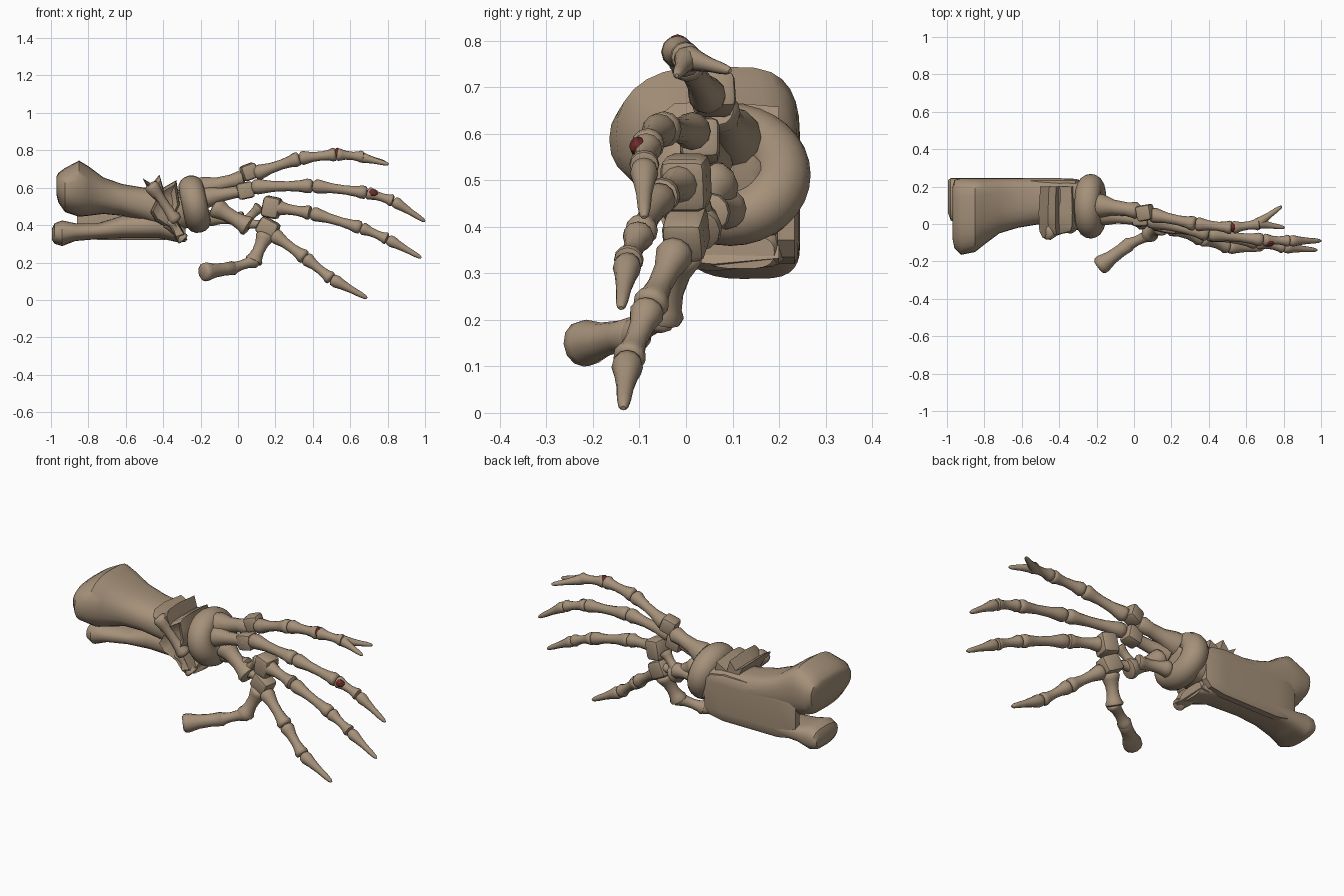
import bpy, bmesh, math
from mathutils import Vector, Matrix, Euler

if "Cube" in bpy.data.objects:
    bpy.data.objects.remove(bpy.data.objects["Cube"])


def material(name, rgb):
    m = bpy.data.materials.new(name)
    m.diffuse_color = (*rgb, 1)
    m.use_nodes = True
    m.node_tree.nodes["Principled BSDF"].inputs["Base Color"].default_value = m.diffuse_color
    return m


BONE = material("aged bone", (0.38, 0.285, 0.195))
RED = material("dark red", (0.17, 0.025, 0.025))


def finish(name, bm, mat=BONE, angle=40):
    bmesh.ops.recalc_face_normals(bm, faces=bm.faces)
    me = bpy.data.meshes.new(name)
    bm.to_mesh(me)
    bm.free()
    ob = bpy.data.objects.new(name, me)
    bpy.context.collection.objects.link(ob)
    me.materials.append(mat)
    bpy.ops.object.select_all(action='DESELECT')
    ob.select_set(True)
    bpy.context.view_layer.objects.active = ob
    bpy.ops.object.shade_smooth_by_angle(angle=math.radians(angle))
    return ob


def skin(bm, rings):
    """Join rings of points into a closed tube."""
    vs = [[bm.verts.new(p) for p in r] for r in rings]
    n = len(vs[0])
    for a, b in zip(vs, vs[1:]):
        for i in range(n):
            bm.faces.new((a[i], a[(i + 1) % n], b[(i + 1) % n], b[i]))
    bm.faces.new(vs[0])
    bm.faces.new(vs[-1])


# (position along bone, relative radius)
SHAFT = [(0, .6), (.03, .9), (.1, 1), (.2, .88), (.35, .7), (.6, .64), (.8, .76),
         (.9, .95), (.97, .9), (1, .6)]
TIP = [(0, .6), (.04, .9), (.14, 1), (.3, .78), (.55, .56), (.8, .46), (.94, .34), (1, .15)]
FLARE = [(0, .75), (.04, 1), (.15, .95), (.4, .65), (.7, .58), (.92, .7), (1, .5)]
STUMP = [(0, .5), (.06, .75), (.3, .68), (.6, .75), (.85, 1), (.95, .98), (1, .75)]


def bone(name, a, b, r, profile=SHAFT, n=12):
    a, b = Vector(a), Vector(b)
    q = (b - a).to_track_quat('Z', 'Y')
    bm = bmesh.new()
    skin(bm, [[a.lerp(b, t) + q @ Vector((math.cos(k * math.tau / n) * r * s,
                                          math.sin(k * math.tau / n) * r * s, 0))
               for k in range(n)] for t, s in profile])
    return finish(name, bm, angle=55)


def block(name, loc, size, rot=(0, 0, 0)):
    """Chunky wrist bone: a bevelled box."""
    bm = bmesh.new()
    bmesh.ops.create_cube(bm, size=1)
    bmesh.ops.bevel(bm, geom=bm.edges[:], offset=.2, segments=2, profile=.5, affect='EDGES')
    M = (Matrix.Translation(loc) @ Euler([math.radians(d) for d in rot]).to_matrix().to_4x4()
         @ Matrix.Diagonal((*size, 1)))
    bm.transform(M)
    return finish(name, bm, angle=35)


def forearm(name, stations, n=28):
    """Loft along x; rounded at the front and squared off at the back."""
    rings = []
    for x, y0, y1, z0, z1 in stations:
        ring = []
        for k in range(n):
            c, s = math.cos(k * math.tau / n), math.sin(k * math.tau / n)
            e = .45 if c > 0 else .85
            ring.append((x, (y0 + y1) / 2 + (y1 - y0) / 2 * math.copysign(abs(c) ** e, c),
                         (z0 + z1) / 2 + (z1 - z0) / 2 * math.copysign(abs(s) ** .85, s)))
        rings.append(ring)
    bm = bmesh.new()
    skin(bm, rings)
    return finish(name, bm)


# Forearm: two bones joined by a flat back, with a slit between them
forearm("upper_forearm_bone", [
    (-.97, -.08, .20, .56, .66), (-.96, -.13, .235, .52, .68), (-.925, -.165, .245, .47, .705),
    (-.85, -.15, .245, .445, .745), (-.80, -.11, .245, .45, .715), (-.72, -.05, .245, .46, .655),
    (-.62, -.02, .245, .45, .62), (-.50, 0, .245, .42, .60), (-.36, .0, .24, .36, .60),
    (-.25, .03, .23, .39, .57)])
forearm("lower_forearm_bone", [
    (-.995, .06, .235, .32, .38), (-.98, .02, .245, .30, .41), (-.94, 0, .245, .288, .425),
    (-.87, .02, .245, .315, .41), (-.75, .05, .245, .325, .41), (-.62, .05, .245, .33, .45),
    (-.42, .03, .245, .33, .48), (-.33, .01, .22, .31, .43), (-.28, .03, .19, .31, .38)])
block("forearm_back_panel", (-.57, .215, .45), (.58, .06, .26))

# Spiky plate in front of the wrist end of the forearm
outline = [(-.51, .65), (-.46, .62), (-.42, .67), (-.40, .60), (-.33, .64), (-.32, .58),
           (-.31, .51), (-.34, .45), (-.31, .40), (-.27, .32), (-.32, .305), (-.36, .37),
           (-.44, .42), (-.47, .47), (-.44, .53), (-.48, .59)]
cx, cz = -.385, .5
bm = bmesh.new()
skin(bm, [[(cx + (x - cx) * f, y - .25 * (cx - x) * g, cz + (z - cz) * f) for x, z in outline]
          for y, f, g in [(.2, .93, 0), (.06, 1, 0), (-.02, .97, .6), (-.05, .82, .8), (-.03, .5, .6)]])
finish("wrist_plate", bm, angle=35)
bone("wrist_plate_ridge", (-.47, -.05, .62), (-.33, -.01, .42), .04)
bone("wrist_plate_lower_spur", (-.38, -.01, .42), (-.29, .0, .32), .035)

# Thick ring of the wrist joint with a filled centre
R, r = .105, .068
bm = bmesh.new()
M = Matrix.Translation((-.232, .095, .512)) @ Euler((0, math.radians(-12), 0)).to_matrix().to_4x4()
rows = []
for i in range(32):
    a = i * math.tau / 32
    rows.append([bm.verts.new(M @ Vector((r * math.sin(b),
                                          (R + r * math.cos(b)) * math.cos(a),
                                          (R + r * math.cos(b)) * math.sin(a) * .9)))
                 for b in [k * math.tau / 16 for k in range(16)]])
for i in range(32):
    p, q = rows[i], rows[(i + 1) % 32]
    for k in range(16):
        bm.faces.new((p[k], p[(k + 1) % 16], q[(k + 1) % 16], q[k]))
finish("wrist_ring", bm)
bone("wrist_ring_core", (-.28, .095, .52), (-.18, .095, .50), .08)

# Wrist bones
bone("carpal_top", (-.20, .10, .59), (.03, .07, .65), .064, FLARE)
bone("carpal_upper", (-.18, .05, .545), (.06, .02, .59), .055, FLARE)
bone("carpal_middle", (-.13, .06, .50), (.06, .02, .39), .058)
bone("carpal_low", (-.16, .09, .44), (.03, .05, .43), .045)
bone("carpal_cross", (.02, .04, .40), (.12, .02, .50), .035)
bone("carpal_lower_link", (.03, .03, .41), (.15, .01, .40), .035)
block("carpal_block_top", (.06, .06, .685), (.085, .085, .085), (0, -20, 10))
block("carpal_block_upper", (.04, .03, .585), (.09, .085, .09), (0, -12, 0))
block("carpal_block_middle", (.18, 0, .495), (.095, .10, .115), (0, 12, -10))
block("carpal_block_lower", (.16, .0, .385), (.11, .09, .095), (0, 28, -10))

# Fingers: joint points from wrist to tip
fingers = {
    "first": [(.09, .05, .675), (.33, .0, .757), (.525, -.02, .778), (.67, .0, .765)],
    "second": [(.075, .02, .605), (.40, -.055, .610), (.69, -.085, .573), (.83, -.09, .53),
               (1.0, -.09, .42)],
    "third": [(.20, -.01, .495), (.39, -.055, .465), (.66, -.10, .385), (.80, -.125, .325),
              (.98, -.14, .225)],
    "fourth": [(.19, -.02, .35), (.36, -.08, .225), (.50, -.125, .112), (.69, -.135, .01)],
}
for key, pts in fingers.items():
    for i, (a, b) in enumerate(zip(pts, pts[1:])):
        last = i == len(pts) - 2 and key != "first"
        bone(f"{key}_finger_bone_{i + 1}", a, b, .041 - .0035 * i, TIP if last else SHAFT)

# Forked tip of the first finger
bone("first_finger_fork_back", (.65, -.005, .765), (.79, .095, .735), .028, TIP)
bone("first_finger_fork_front", (.65, .005, .765), (.805, -.02, .725), .028, TIP)

# Thumb, bent back towards the forearm
bone("thumb_bone_1", (.15, -.01, .35), (.08, -.055, .20), .05)
bone("thumb_bone_2", (.10, -.05, .215), (-.04, -.115, .165), .04)
bone("thumb_end", (-.02, -.105, .172), (-.19, -.23, .147), .05, STUMP)

# Dark red wounds at two joints
for name, loc, size in [("first_finger_wound", (.53, -.018, .783), (.021, .026, .031)),
                        ("second_finger_wound", (.72, -.103, .573), (.03, .019, .021))]:
    bm = bmesh.new()
    bmesh.ops.create_icosphere(bm, subdivisions=2, radius=1)
    bm.transform(Matrix.Translation(loc) @ Matrix.Diagonal((*size, 1)))
    finish(name, bm, RED, 20)
